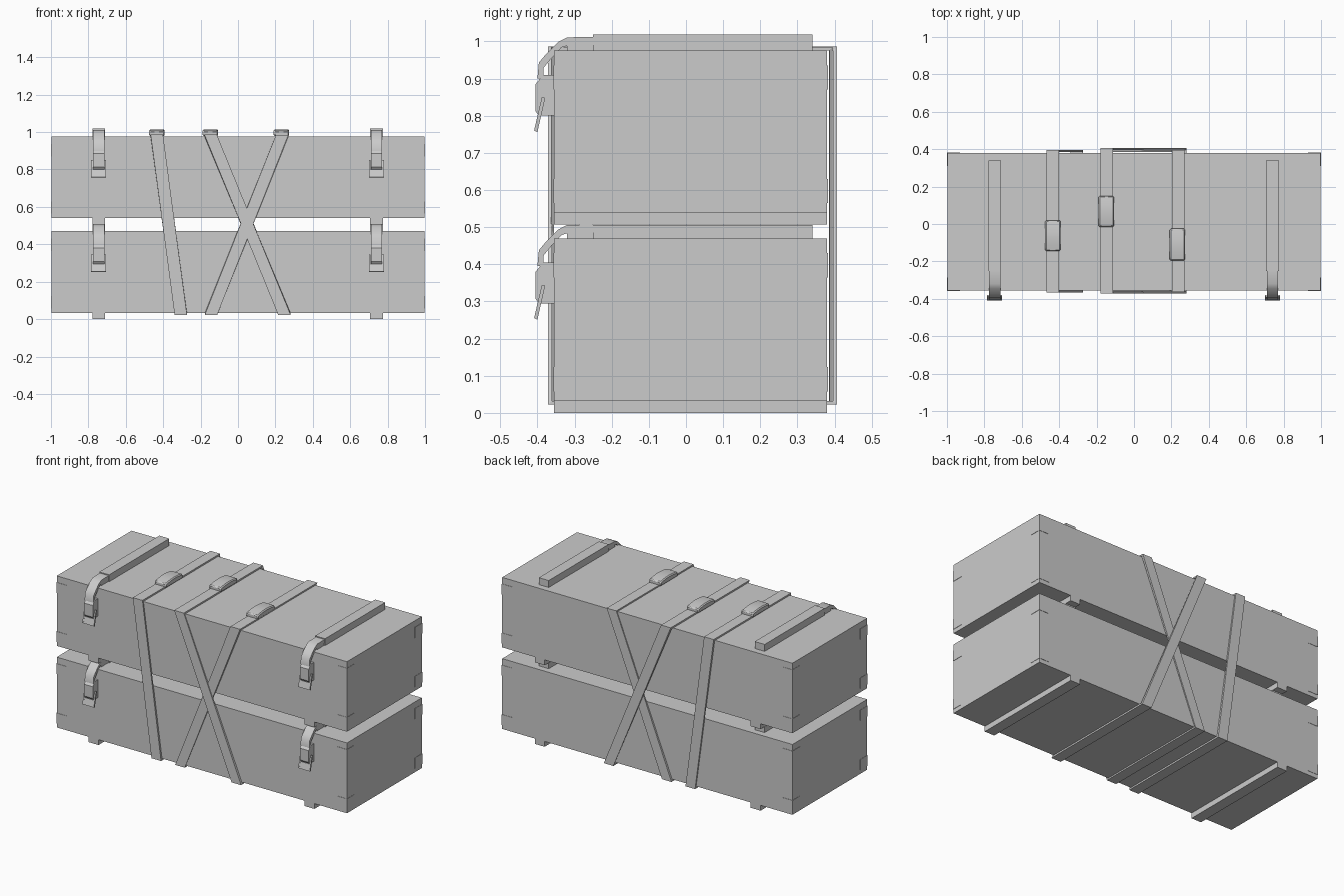
import bpy, bmesh, math
from mathutils import Vector

if "Cube" in bpy.data.objects:
    bpy.data.objects.remove(bpy.data.objects["Cube"])


def finish(name, bm, smooth=False):
    bmesh.ops.recalc_face_normals(bm, faces=bm.faces)
    me = bpy.data.meshes.new(name)
    bm.to_mesh(me)
    bm.free()
    ob = bpy.data.objects.new(name, me)
    bpy.context.collection.objects.link(ob)
    if smooth:
        bpy.ops.object.select_all(action='DESELECT')
        ob.select_set(True)
        bpy.context.view_layer.objects.active = ob
        bpy.ops.object.shade_smooth_by_angle(angle=math.radians(35))
    return ob


def add_box(bm, x0, x1, y0, y1, z0, z1):
    vs = bmesh.ops.create_cube(bm, size=1)['verts']
    for v in vs:
        v.co = Vector(((x0 + x1) / 2 + v.co.x * (x1 - x0),
                       (y0 + y1) / 2 + v.co.y * (y1 - y0),
                       (z0 + z1) / 2 + v.co.z * (z1 - z0)))


def box(name, *dims):
    bm = bmesh.new()
    add_box(bm, *dims)
    return finish(name, bm)


def extrude_yz(bm, profile, x0, x1, dz=0):
    """Extrude a side profile of (y, z) points along x."""
    a = [bm.verts.new((x0, y, z + dz)) for y, z in profile]
    b = [bm.verts.new((x1, y, z + dz)) for y, z in profile]
    bm.faces.new(a)
    bm.faces.new(b[::-1])
    n = len(a)
    for i in range(n):
        j = (i + 1) % n
        bm.faces.new((a[i], b[i], b[j], a[j]))


YF, YB = -0.355, 0.38

# Latch side profiles, given for the upper case
hasp = [(-0.25, 1.012), (-0.32, 1.011), (-0.345, 0.998), (-0.375, 0.968),
        (-0.396, 0.943), (-0.400, 0.90), (-0.384, 0.90), (-0.384, 0.928),
        (-0.362, 0.955), (-0.335, 0.984), (-0.315, 0.990), (-0.25, 0.990)]
catch = [(-0.355, 0.91), (-0.384, 0.91), (-0.405, 0.885), (-0.405, 0.812),
         (-0.396, 0.80), (-0.355, 0.80)]
arm = [(-0.379, 0.848), (-0.388, 0.850), (-0.409, 0.760), (-0.400, 0.756)]
pull = [(-0.391, 0.80), (-0.399, 0.80), (-0.409, 0.760), (-0.400, 0.756)]

for label, z0, z1, dz in (("lower", 0.033, 0.47, -0.505), ("upper", 0.54, 0.975, 0)):
    # Case body
    box(label + "_case", -0.998, 0.998, YF, YB, z0, z1)

    # Thin corner protectors wrapping the vertical edges
    bm = bmesh.new()
    t = 0.002
    for s in (-1, 1):
        for ye, d in ((YF, 1), (YB, -1)):
            for h in (z0 + 0.025, z1 - 0.105):
                xs = sorted((s * 0.93, s * 1.0))
                ys = sorted((ye - d * t, ye + d * t))
                add_box(bm, *xs, *ys, h, h + 0.065)
                xs = sorted((s * 0.996, s * 1.0))
                ys = sorted((ye - d * t, ye + d * 0.07))
                add_box(bm, *xs, *ys, h, h + 0.065)
    finish(label + "_corner_protectors", bm)

    for side, xc in (("left", -0.745), ("right", 0.74)):
        pre = f"{label}_{side}_"
        # Runners below and above the case
        box(pre + "bottom_runner", xc - 0.034, xc + 0.034, YF, YB, z0 - 0.033, z0)
        bm = bmesh.new()
        top = 1.018 if dz == 0 else z1 + 0.036
        add_box(bm, xc - 0.034, xc + 0.034, -0.25, 0.34, z1, top)
        add_box(bm, xc - 0.028, xc + 0.028, -0.32, -0.25, z1, z1 + 0.03)
        finish(pre + "top_runner", bm)
        # Curved hasp, catch and pull loop
        bm = bmesh.new()
        extrude_yz(bm, hasp, xc - 0.03, xc + 0.03, dz)
        finish(pre + "hasp", bm, True)
        bm = bmesh.new()
        extrude_yz(bm, catch, xc - 0.03, xc + 0.03, dz)
        finish(pre + "catch", bm)
        bm = bmesh.new()
        for s in (-1, 1):
            extrude_yz(bm, arm, *sorted((xc + s * 0.031, xc + s * 0.040)), dz)
        extrude_yz(bm, pull, xc - 0.031, xc + 0.031, dz)
        finish(pre + "pull_loop", bm)


def strap(name, xt, xb, yf, yb, thick=0.01, w=0.033):
    """Closed flat band, upright on top and bottom, slanted front and back."""
    bm = bmesh.new()
    rings = []
    for x, y, z, sy, sz in ((xt, yf, 0.976, -1, 1), (xb, yf, 0.032, -1, -1),
                            (xb, yb, 0.032, 1, -1), (xt, yb, 0.976, 1, 1)):
        oy, oz = y + sy * thick, z + sz * thick
        rings.append([bm.verts.new(c) for c in (
            (x - w, y, z), (x + w, y, z), (x + w, oy, oz), (x - w, oy, oz))])
    for i in range(4):
        a, b = rings[i], rings[(i + 1) % 4]
        for k in range(4):
            m = (k + 1) % 4
            bm.faces.new((a[k], a[m], b[m], b[k]))
    finish(name, bm)


def buckle(name, xc, y0, y1):
    """Low arched block with chamfered sides."""
    bm = bmesh.new()
    n = 8
    prof = [(y0, 0.978)]
    for i in range(n + 1):
        u = i / n
        prof.append((y0 + (y1 - y0) * u, 1.006 + 0.009 * math.sin(math.pi * u)))
    prof.append((y1, 0.978))
    extrude_yz(bm, prof, xc - 0.041, xc + 0.041)
    ob = finish(name, bm, True)
    mod = ob.modifiers.new("edge", 'BEVEL')
    mod.width = 0.006
    mod.segments = 1


# Tie-down straps and their buckles
strap("left_strap", -0.434, -0.306, -0.356, 0.385)
strap("crossing_strap_outer", -0.146, 0.248, -0.361, 0.396)
strap("crossing_strap_inner", 0.236, -0.144, -0.355, 0.386, 0.009)
buckle("left_buckle", -0.434, -0.145, 0.02)
buckle("middle_buckle", -0.148, -0.015, 0.15)
buckle("right_buckle", 0.232, -0.195, -0.025)
